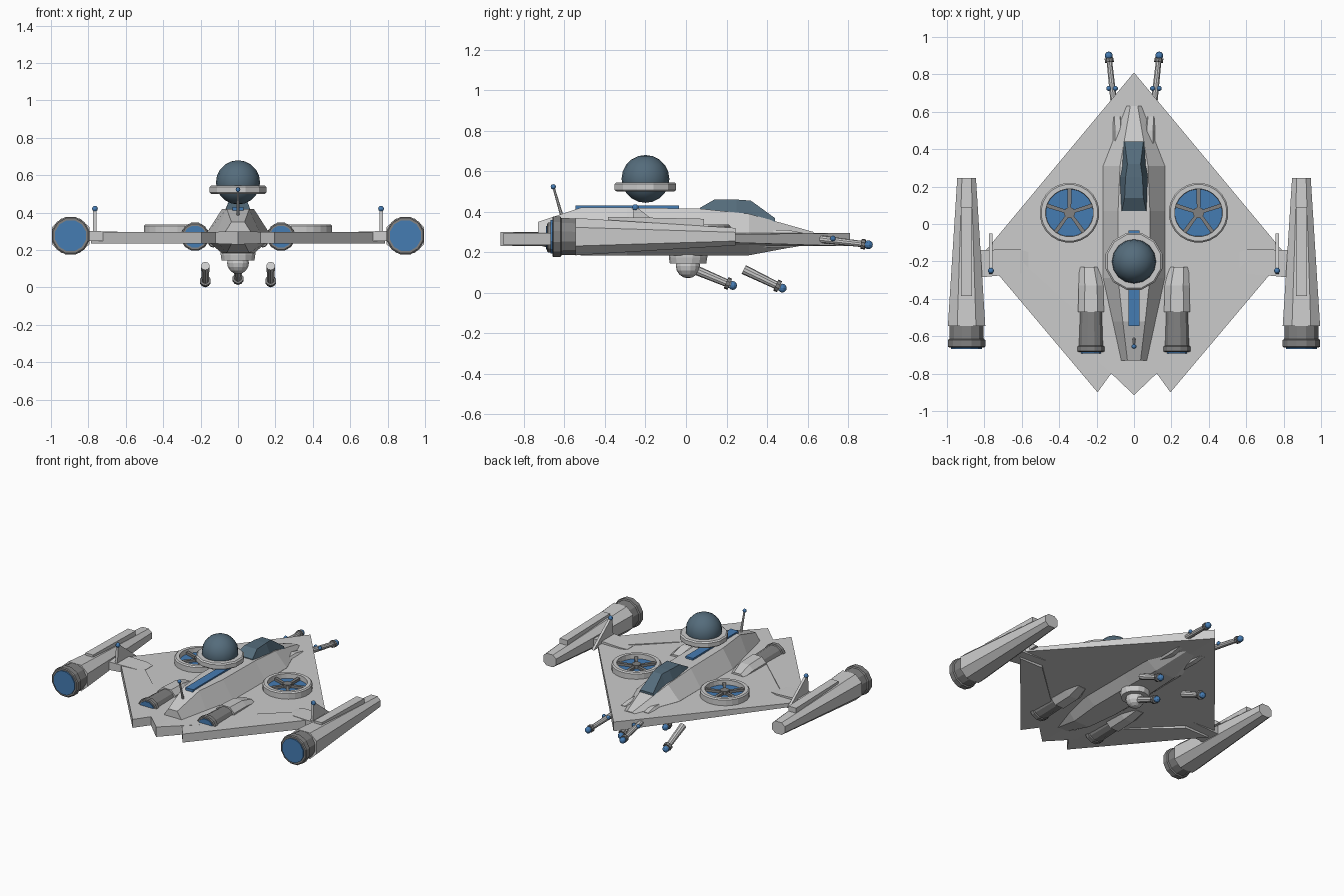
import bpy, bmesh, math
from mathutils import Vector

if "Cube" in bpy.data.objects:
    bpy.data.objects.remove(bpy.data.objects["Cube"])


def material(name, rgb):
    m = bpy.data.materials.new(name)
    m.diffuse_color = (*rgb, 1)
    m.use_nodes = True
    m.node_tree.nodes["Principled BSDF"].inputs["Base Color"].default_value = m.diffuse_color
    return m


BLUE = material("glow_blue", (0.06, 0.2, 0.45))
GLASS = material("dark_glass", (0.09, 0.15, 0.2))
DARK = material("dark_metal", (0.22, 0.22, 0.22))


def finish(name, bm, mat=None):
    bmesh.ops.recalc_face_normals(bm, faces=bm.faces)
    me = bpy.data.meshes.new(name)
    bm.to_mesh(me)
    bm.free()
    ob = bpy.data.objects.new(name, me)
    bpy.context.collection.objects.link(ob)
    if mat:
        me.materials.append(mat)
    return ob


def loft(name, rings, mat=None):
    """Skin matching rings of points and cap both ends."""
    bm = bmesh.new()
    rows = [[bm.verts.new(p) for p in r] for r in rings]
    n = len(rows[0])
    for a, b in zip(rows, rows[1:]):
        for i in range(n):
            j = (i + 1) % n
            bm.faces.new((a[i], a[j], b[j], b[i]))
    bm.faces.new(rows[0])
    bm.faces.new(rows[-1])
    return finish(name, bm, mat)


def tube(name, start, axis, stations, sides=12, mat=None, closed=False):
    """Turned part: stations are (distance along axis, radius)."""
    q = Vector(axis).to_track_quat('Z', 'Y')
    rings = []
    for d, r in stations:
        rings.append([Vector(start) + q @ Vector((r * math.cos(t), r * math.sin(t), d))
                      for t in [2 * math.pi * (i + .5) / sides for i in range(sides)]])
    if not closed:
        return loft(name, rings, mat)
    bm = bmesh.new()
    rows = [[bm.verts.new(p) for p in r] for r in rings]
    for a, b in zip(rows, rows[1:] + rows[:1]):
        for i in range(sides):
            j = (i + 1) % sides
            bm.faces.new((a[i], a[j], b[j], b[i]))
    return finish(name, bm, mat)


def ball(name, c, r, mat=None, seg=10, rings=6):
    bm = bmesh.new()
    bmesh.ops.create_uvsphere(bm, u_segments=seg, v_segments=rings, radius=r)
    bmesh.ops.translate(bm, verts=bm.verts, vec=c)
    return finish(name, bm, mat)


def box(name, x0, x1, y0, y1, z0, z1, mat=None):
    return loft(name, [[(x0, y, z0), (x1, y, z0), (x1, y, z1), (x0, y, z1)] for y in (y0, y1)], mat)


def plate(name, pts, z0, z1, mat=None):
    return loft(name, [[(x, y, z) for x, y in pts] for z in (z0, z1)], mat)


def octagon(x, y, z, w, h, k=0.5):
    """Chamfered rectangle across the y axis."""
    return [(x + a * w, y, z + b * h) for a, b in
            [(-k, -1), (k, -1), (1, -k), (1, k), (k, 1), (-k, 1), (-1, k), (-1, -k)]]


def gun(name, a, b, r):
    """Barrel with dark muzzle collar and blue tip."""
    a, b = Vector(a), Vector(b)
    d, L = (b - a).normalized(), (b - a).length
    tube(name + "_barrel", a, d, [(0, r), (L, r * .75)], 10)
    tube(name + "_collar", a + d * (L - .035), d, [(0, r * 1.25), (.02, r * 1.25)], 10, DARK)
    ball(name + "_tip", b, .022, BLUE)


# diamond wing, thick on the centreline and thin at the tips
bm = bmesh.new()
N, B, L, R = (0, .81), (0, -.915), (-.8, -.15), (.8, -.15)
top = [bm.verts.new((*p, z)) for p, z in ((N, .295), (R, .285), (B, .30), (L, .285))]
low = [bm.verts.new((*p, z)) for p, z in ((N, .23), (R, .26), (B, .23), (L, .26))]
for v in (top, low):
    bm.faces.new((v[0], v[1], v[2]))
    bm.faces.new((v[0], v[2], v[3]))
for i in range(4):
    j = (i + 1) % 4
    bm.faces.new((top[i], top[j], low[j], low[i]))
finish("wing", bm)

# fuselage: y, mid width, top width, top z, bottom z
rings = []
for y, w, t, zt, zb in [(-.73, .07, .035, .35, .235), (-.52, .115, .06, .42, .185),
                        (-.29, .165, .085, .42, .183), (.07, .165, .085, .415, .183),
                        (.31, .165, .075, .39, .185), (.63, .04, .02, .30, .245)]:
    rings.append([(-t, y, zb), (t, y, zb), (w, y, .25), (w, y, .295),
                  (t, y, zt), (-t, y, zt), (-w, y, .295), (-w, y, .25)])
loft("fuselage", rings)

# canopy: y, base width, top width, base z, top z
loft("canopy", [[(-w, y, z0), (w, y, z0), (t, y, z1), (-t, y, z1)] for y, w, t, z0, z1 in
                [(.07, .075, .065, .39, .42), (.14, .08, .05, .38, .46),
                 (.25, .09, .045, .36, .46), (.32, .08, .035, .34, .455),
                 (.44, .06, .05, .34, .368)]], GLASS)

# sensor dome with ring, dorsal strip and tail antenna
dome = ball("dome", (0, -.2, .562), .118, GLASS, 16, 10)
for p in dome.data.polygons:
    p.use_smooth = True
tube("dome_ring", (0, -.2, .50), (0, 0, 1), [(0, .148), (.008, .157), (.037, .157), (.045, .148)], 12)
box("dorsal_strip", -.03, .03, -.545, -.035, .41, .43, BLUE)
tube("tail_antenna", (0, -.61, .37), (0, -.045, .155), [(0, .009), (.16, .006)], 8)
ball("tail_antenna_tip", (0, -.655, .523), .013, BLUE)

# belly turret
tube("turret_base", (0, .01, .145), (0, 0, 1), [(0, .09), (.03, .095), (.05, .095)], 14)
ball("turret_ball", (0, .01, .132), .06, None, 14, 8)
gun("turret_gun", (0, .03, .12), (0, .23, .036), .024)

for s, side in ((-1, "left"), (1, "right")):
    # trailing edge flap
    plate(side + "_flap", [(s * .05, -.70), (s * .195, -.90), (s * .785, -.2), (s * .6, -.2)], .236, .296)

    # lift fan: housing, disc, hub and five blades
    fx, fy = s * .345, .06
    tube(side + "_fan_ring", (fx, fy, .27), (0, 0, 1),
         [(0, .16), (.06, .16), (.068, .152), (.068, .128), (0, .125)], 24, None, True)
    tube(side + "_fan_disc", (fx, fy, .28), (0, 0, 1), [(0, .13), (.025, .13)], 24, BLUE)
    tube(side + "_fan_hub", (fx, fy, .29), (0, 0, 1), [(0, .03), (.04, .03)], 12, DARK)
    for i in range(5):
        a = math.radians(90 + 72 * i)
        d, n = Vector((math.cos(a), math.sin(a))), Vector((-math.sin(a), math.cos(a)))
        c = Vector((fx, fy))
        plate(f"{side}_fan_blade_{i}", [c + d * u + n * v for u, v in
              ((.02, -.009), (.128, -.011), (.128, .011), (.02, .009))], .30, .322, DARK)

    # inner engine
    ex = s * .23
    loft(side + "_intake", [octagon(ex, -.47, .272, .069, .068), octagon(ex, -.33, .272, .066, .062),
                            octagon(ex + s * .01, -.23, .272, .052, .035)])
    tube(side + "_inner_nozzle", (ex, -.44, .272), (0, -1, 0),
         [(0, .06), (.03, .064), (.21, .07), (.215, .077), (.24, .077), (.245, .07)], 12, DARK)
    tube(side + "_inner_glow", (ex, -.68, .272), (0, -1, 0), [(0, .06), (.012, .06)], 12, BLUE)

    # wingtip pylon and nacelle
    loft(side + "_pylon", [[(s * x, y0, .275 - h), (s * x, y1, .275 - h), (s * x, y1, .275 + h),
                            (s * x, y0, .275 + h)] for x, y0, y1, h in
                           [(.565, -.25, -.15, .016), (.61, -.265, -.135, .022), (.87, -.29, -.14, .03)]])
    nx = s * .895
    loft(side + "_nacelle", [octagon(nx, .245, .277, .05, .043), octagon(nx, -.545, .277, .1, .092)])
    loft(side + "_nacelle_rail", [[(nx - .03, y, .3), (nx + .03, y, .3), (nx + .03, y, z), (nx - .03, y, z)]
                                  for y, z in ((.09, .365), (-.385, .375))])
    tube(side + "_nozzle", (nx, -.51, .277), (0, -1, 0),
         [(0, .085), (.02, .093), (.105, .095), (.11, .104), (.145, .104), (.15, .097)], 12, DARK)
    tube(side + "_glow", (nx, -.65, .277), (0, -1, 0), [(0, .085), (.018, .085)], 12, BLUE)

    # wing fin with tip light
    fin = [(-.27, .27), (-.05, .27), (-.24, .42), (-.258, .42)]
    loft(side + "_fin", [[(s * .765 + dx, y, z) for y, z in fin] for dx in (-.009, .009)])
    ball(side + "_fin_light", (s * .765, -.25, .421), .016, BLUE)

    # nose gun with mount
    loft(side + "_gun_mount", [octagon(s * .085, .32, .265, .03, .04), octagon(s * .085, .50, .265, .033, .045),
                               octagon(s * .09, .575, .265, .03, .032)])
    gun(side + "_nose_gun", (s * .10, .58, .275), (s * .135, .90, .237), .02)
    ball(side + "_nose_gun_light_a", (s * .1, .725, .268), .014, BLUE)
    ball(side + "_nose_gun_light_b", (s * .135, .725, .268), .014, BLUE)

    # belly gun
    gun(side + "_belly_gun", (s * .175, .285, .115), (s * .175, .475, .023), .024)
